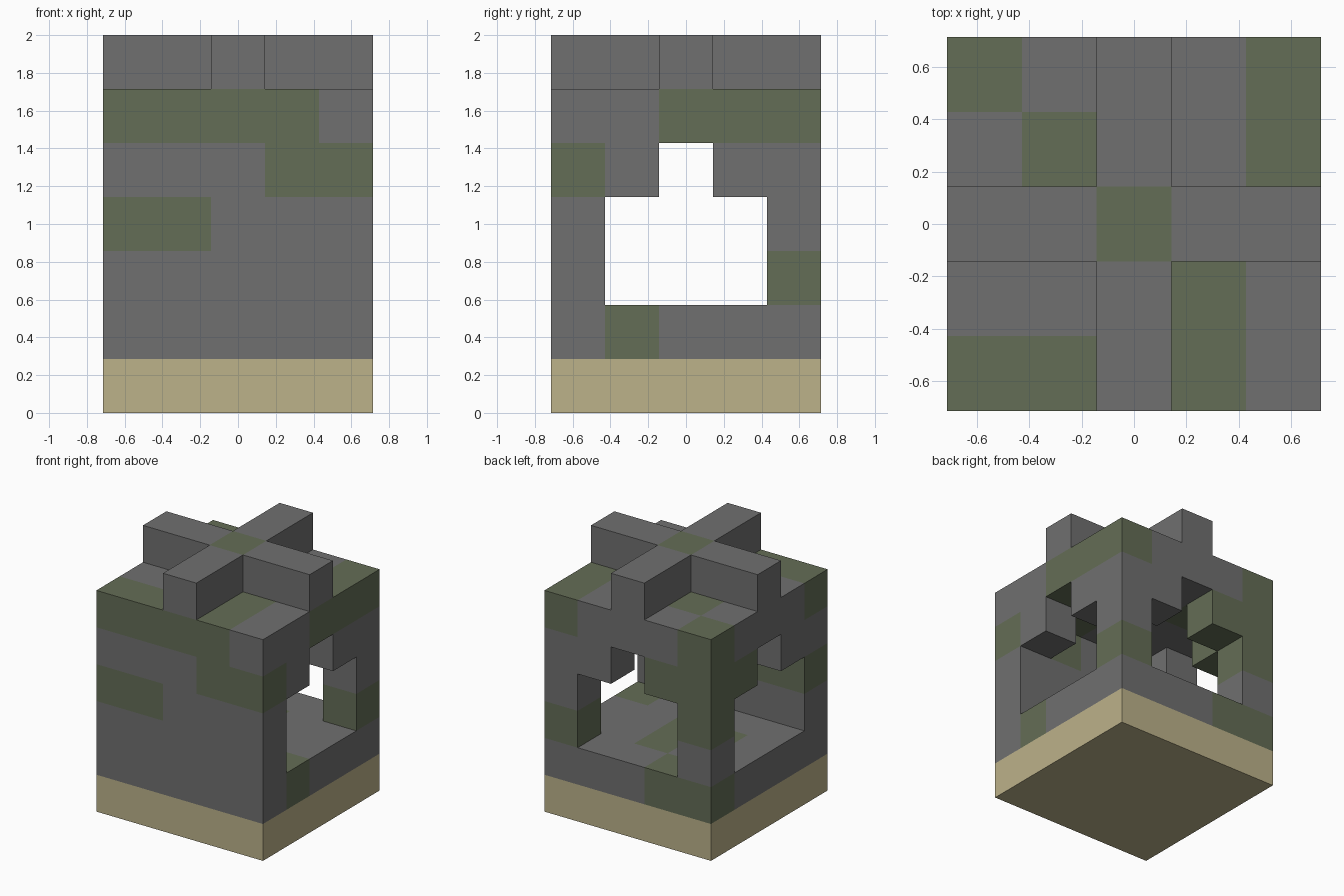
import bpy, bmesh
from mathutils import Vector

cube = bpy.data.objects.get("Cube")
if cube:
    bpy.data.objects.remove(cube, do_unlink=True)

U = 2 / 7          # edge of one block
R = range(-2, 3)   # block positions across the model


def material(name, rgb):
    m = bpy.data.materials.new(name)
    m.use_nodes = True
    m.diffuse_color = (*rgb, 1)
    m.node_tree.nodes["Principled BSDF"].inputs["Base Color"].default_value = (*rgb, 1)
    return m


MATS = [material("stone_grey", (0.162, 0.162, 0.162)),
        material("moss_green", (0.127, 0.153, 0.093)),
        material("sand_tan", (0.503, 0.445, 0.254))]

# Mossy blocks of each layer
MOSS = {
    1: {(2, -1), (0, 1), (0, 0), (-1, 0), (-1, 2), (-2, 2)},
    2: {(2, 2)},
    3: {(-2, -2), (-1, -2), (-2, 2)},
    4: {(1, -2), (2, -2), (-1, 2), (-2, 2), (-2, 1)},
    5: {(-2, -2), (-1, -2), (0, -2), (1, -2), (1, -1), (2, 0), (2, 1),
        (2, 2), (-1, 1), (-2, 2)},
    6: {(0, 0)},
}


def filled(x, y, z):
    """Shape rule: solid base, floor and roof, walls with stepped arches, cross on top."""
    if max(abs(x), abs(y)) > 2 or not 0 <= z <= 6:
        return False
    if z == 6:
        return x == 0 or y == 0
    if z in (0, 1, 5) or y == -2:
        return True
    if max(abs(x), abs(y)) < 2:
        return False                      # hollow room
    reach = 1 if z == 4 else 2            # arch is narrower at its head
    return min(abs(x), abs(y)) >= reach


def colour(x, y, z):
    if z == 0:
        return 2
    return 1 if (x, y) in MOSS[z] else 0


def build(name, layers):
    """Make the exposed faces of every block in the given layers."""
    bm = bmesh.new()
    for z in layers:
        for x in R:
            for y in R:
                if not filled(x, y, z):
                    continue
                centre = Vector((x, y, z + 0.5))
                for axis in range(3):
                    for sign in (-1, 1):
                        n = Vector((0, 0, 0))
                        n[axis] = sign
                        if filled(x + int(n.x), y + int(n.y), z + int(n.z)):
                            continue
                        a, b = Vector((0, 0, 0)), Vector((0, 0, 0))
                        a[(axis + 1) % 3] = 0.5
                        b[(axis + 2) % 3] = 0.5 * sign
                        c = centre + n / 2
                        ring = (c - a - b, c + a - b, c + a + b, c - a + b)
                        face = bm.faces.new([bm.verts.new(p * U) for p in ring])
                        face.material_index = colour(x, y, z)
    bmesh.ops.remove_doubles(bm, verts=bm.verts, dist=0.001)
    mesh = bpy.data.meshes.new(name)
    for m in MATS:
        mesh.materials.append(m)
    bm.to_mesh(mesh)
    bm.free()
    bpy.context.collection.objects.link(bpy.data.objects.new(name, mesh))


build("sand_base", [0])
build("stone_floor", [1])
build("arched_walls", [2, 3, 4])
build("roof_slab", [5])
build("roof_cross", [6])
